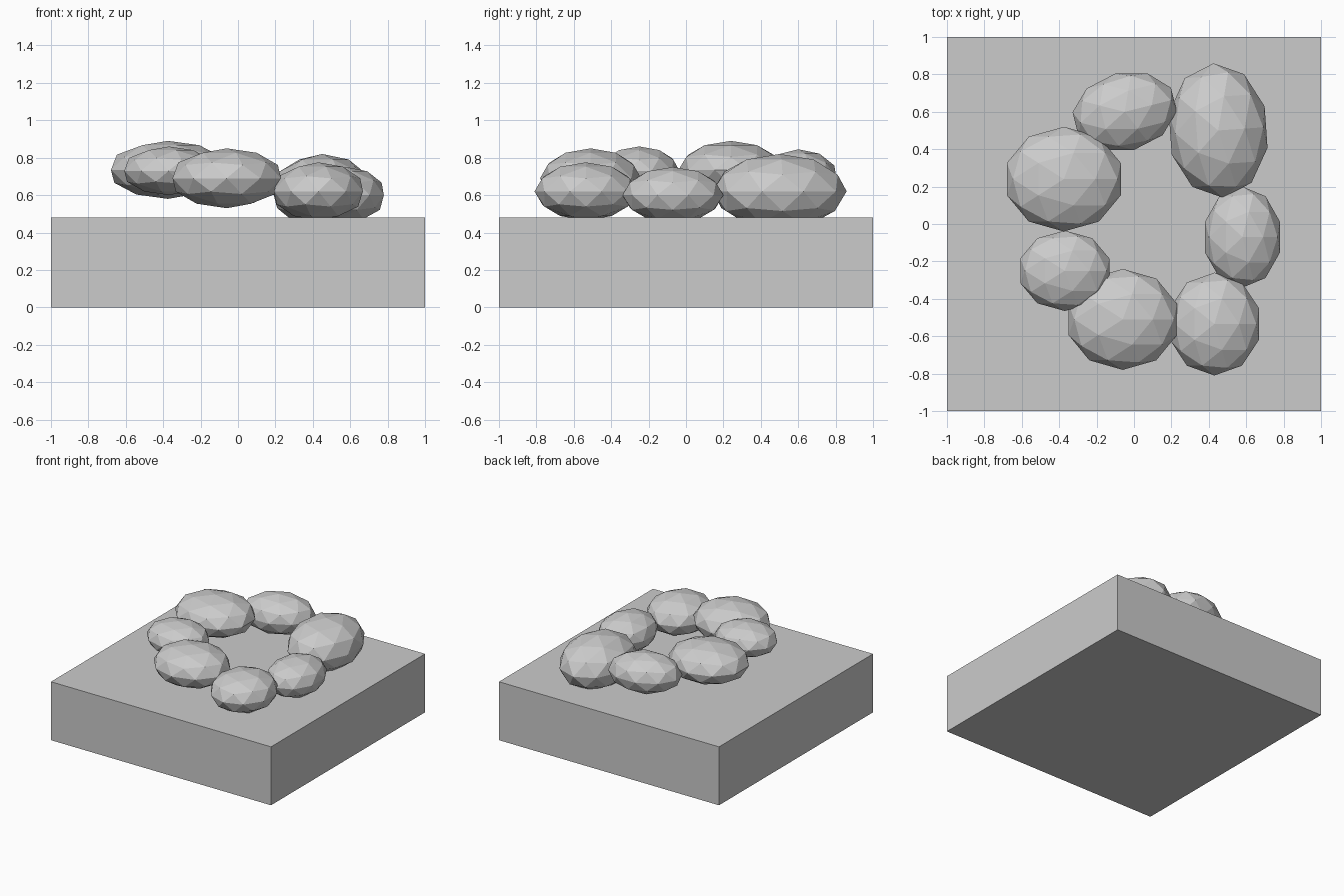
import bpy
import math

if "Cube" in bpy.data.objects:
    bpy.data.objects.remove(bpy.data.objects["Cube"])

grey = bpy.data.materials.new("stone_grey")
grey.diffuse_color = (0.6, 0.6, 0.6, 1)
grey.use_nodes = True
grey.node_tree.nodes["Principled BSDF"].inputs["Base Color"].default_value = grey.diffuse_color

# Square ground slab
bpy.ops.mesh.primitive_cube_add(size=1, location=(0, 0, 0.24))
slab = bpy.context.object
slab.name = "ground_slab"
slab.scale = (2, 2, 0.48)
slab.data.materials.append(grey)


def stone(name, centre, radii, turn=0):
    """Faceted, flattened boulder."""
    bpy.ops.mesh.primitive_ico_sphere_add(
        subdivisions=2, radius=1, location=centre,
        rotation=(0, 0, math.radians(turn)))
    ob = bpy.context.object
    ob.name = name
    ob.scale = radii
    ob.data.materials.append(grey)


# Ring of stones, sinking towards the right side
stone("stone_back", (-0.05, 0.60, 0.69), (0.285, 0.21, 0.155), 14)
stone("stone_back_right", (0.45, 0.50, 0.62), (0.27, 0.36, 0.20), 4)
stone("stone_right", (0.58, -0.07, 0.60), (0.21, 0.27, 0.15))
stone("stone_front_right", (0.43, -0.535, 0.62), (0.25, 0.275, 0.155))
stone("stone_front", (-0.06, -0.51, 0.69), (0.305, 0.27, 0.16))
stone("stone_left", (-0.37, -0.25, 0.73), (0.25, 0.215, 0.13))
stone("stone_back_left", (-0.375, 0.24, 0.735), (0.32, 0.28, 0.155))
